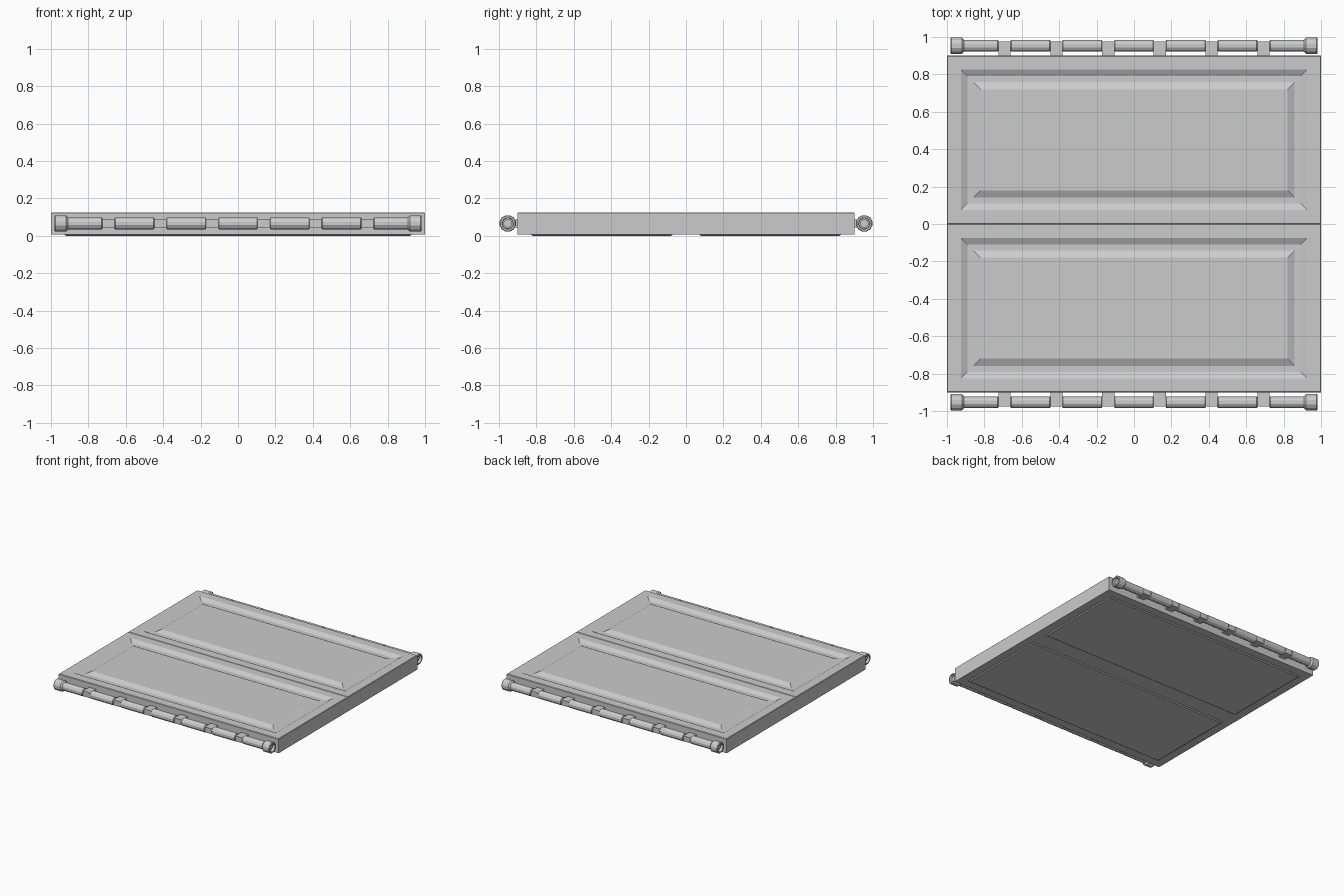
import bpy, bmesh, math

if "Cube" in bpy.data.objects:
    bpy.data.objects.remove(bpy.data.objects["Cube"])


def make_object(name, bm):
    bmesh.ops.recalc_face_normals(bm, faces=bm.faces)
    mesh = bpy.data.meshes.new(name)
    bm.to_mesh(mesh)
    bm.free()
    ob = bpy.data.objects.new(name, mesh)
    bpy.context.collection.objects.link(ob)
    return ob


def skin(bm, rings, caps):
    # join consecutive vertex rings with quads
    for a, b in zip(rings, rings[1:]):
        n = len(a)
        for i in range(n):
            bm.faces.new((a[i], a[(i + 1) % n], b[(i + 1) % n], b[i]))
    if caps:
        bm.faces.new(rings[0][::-1])
        bm.faces.new(rings[-1])


def panel(name, y0, y1):
    # nested rectangles (inset, height): raised underside, walls, pressed groove
    levels = [(0.08, 0.0), (0.07, 0.007), (0.0, 0.007), (0.0, 0.121), (0.004, 0.125),
              (0.075, 0.125), (0.11, 0.107), (0.142, 0.107), (0.18, 0.125)]
    bm = bmesh.new()
    rings = []
    for d, z in levels:
        corners = [(-1 + d, y0 + d), (1 - d, y0 + d), (1 - d, y1 - d), (-1 + d, y1 - d)]
        rings.append([bm.verts.new((x, y, z)) for x, y in corners])
    skin(bm, rings, True)
    return make_object(name, bm)


def lathe_x(name, profile, y, z, sides=12, caps=True):
    # revolve (x, radius) points about a line parallel to x
    bm = bmesh.new()
    rings = []
    for x, r in profile:
        ring = []
        for i in range(sides):
            a = 2 * math.pi * (i + 0.5) / sides
            ring.append(bm.verts.new((x, y + r * math.cos(a), z + r * math.sin(a))))
        rings.append(ring)
    skin(bm, rings, caps)
    ob = make_object(name, bm)
    for p in ob.data.polygons:
        p.use_smooth = False
    return ob


def box(name, lo, hi):
    bm = bmesh.new()
    bmesh.ops.create_cube(bm, size=1)
    for v in bm.verts:
        v.co = [(lo[k] + hi[k]) / 2 + v.co[k] * (hi[k] - lo[k]) for k in range(3)]
    return make_object(name, bm)


# two pressed panels side by side
panel("back_panel", 0.0, 0.9)
panel("front_panel", -0.9, 0.0)

AXIS_Z = 0.066
LUGS = [-0.692, -0.415, -0.138, 0.138, 0.415, 0.692]
HALF = 0.0325

for side, s in (("front", -1), ("back", 1)):
    y = s * 0.953

    # hinge pin
    lathe_x(side + "_pin", [(-0.965, 0.023), (0.965, 0.023)], y, AXIS_Z)

    # sleeves between the lugs
    edges = [-0.93] + [v for c in LUGS for v in (c - HALF, c + HALF)] + [0.93]
    for i in range(0, len(edges), 2):
        a, b = edges[i], edges[i + 1]
        lathe_x(f"{side}_sleeve_{i // 2}",
                [(a, 0.029), (a + 0.004, 0.033), (b - 0.004, 0.033), (b, 0.029)], y, AXIS_Z)

    # hollow end caps
    for end, e in (("left", -1), ("right", 1)):
        prof = [(0.908, 0.033), (0.92, 0.045), (0.977, 0.045), (0.982, 0.041),
                (0.982, 0.031), (0.955, 0.029)]
        lathe_x(f"{side}_{end}_cap", [(e * x, r) for x, r in prof], y, AXIS_Z)

    # lugs holding the pin to the panel
    for i, c in enumerate(LUGS):
        ya, yb = sorted((s * 0.895, s * 0.977))
        box(f"{side}_lug_{i}", (c - HALF, ya, AXIS_Z - 0.022), (c + HALF, yb, AXIS_Z + 0.022))
